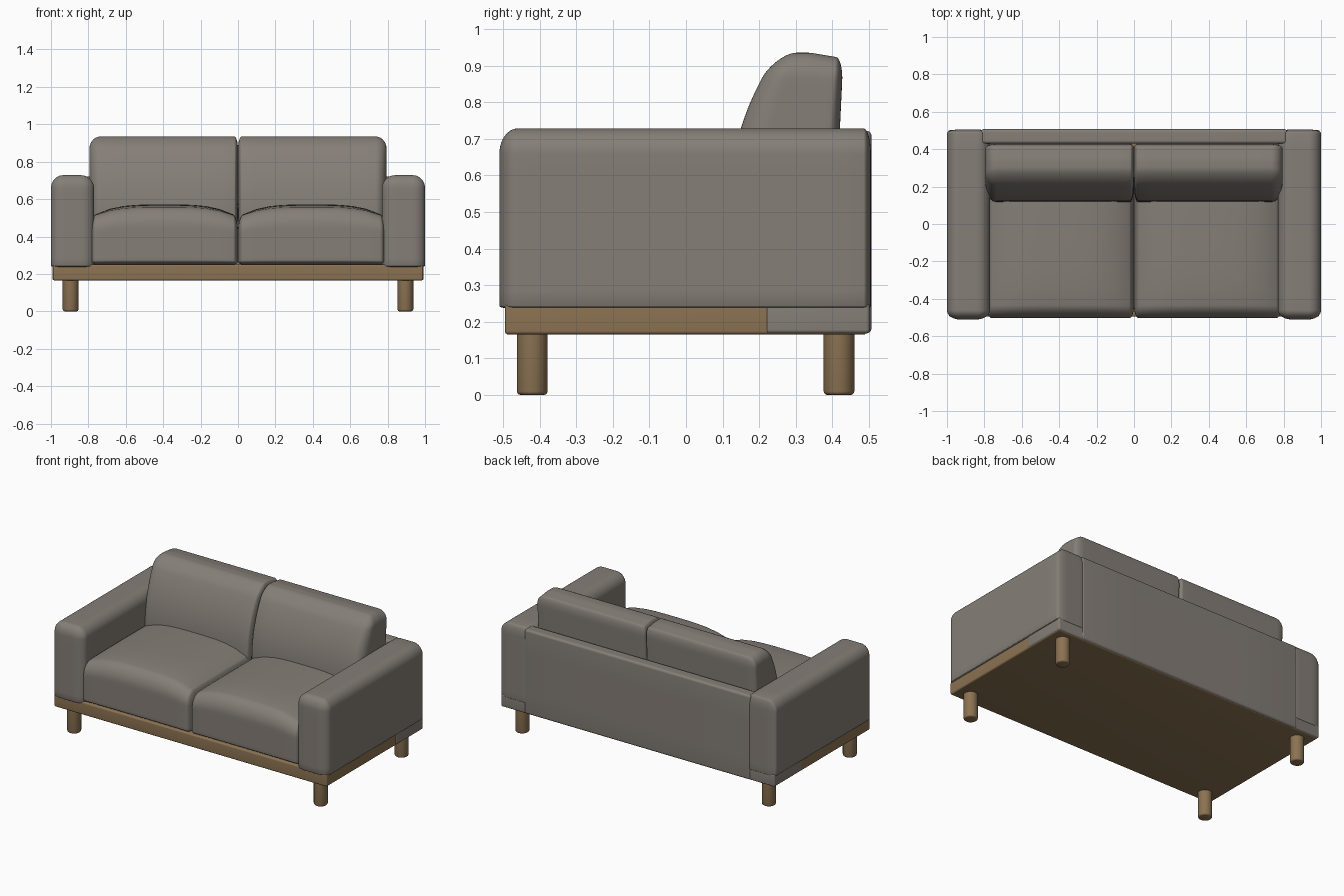
import bpy, bmesh, math
from mathutils import Vector

if "Cube" in bpy.data.objects:
    bpy.data.objects.remove(bpy.data.objects["Cube"])


def material(name, rgb):
    m = bpy.data.materials.new(name)
    m.diffuse_color = (*rgb, 1)
    m.use_nodes = True
    m.node_tree.nodes["Principled BSDF"].inputs["Base Color"].default_value = m.diffuse_color
    return m


wood = material("wood", (0.26, 0.17, 0.085))
fabric = material("fabric", (0.235, 0.21, 0.185))


def finish(name, bm, mat=fabric):
    bmesh.ops.recalc_face_normals(bm, faces=bm.faces)
    me = bpy.data.meshes.new(name)
    bm.to_mesh(me)
    bm.free()
    for p in me.polygons:
        p.use_smooth = True
    ob = bpy.data.objects.new(name, me)
    bpy.context.collection.objects.link(ob)
    me.materials.append(mat)
    return ob


def axis_stops(lo, hi, r_lo, r_hi, k, m):
    """Coordinates along one axis: dense in both rounded ends, even between."""
    arc = [1 - math.tan(math.pi / 4 * (k - i) / k) for i in range(k)]
    a, b = lo + r_lo, hi - r_hi
    return ([lo + r_lo * t for t in arc]
            + [a + (b - a) * i / m for i in range(m + 1)]
            + [hi - r_hi * t for t in reversed(arc)])


def soft_box(name, lo, hi, r_lo, r_hi, deform=None, mat=fabric, k=5, m=10):
    """Rounded box with a separate radius for each of its six sides."""
    stops = [axis_stops(lo[a], hi[a], r_lo[a], r_hi[a], k, m) for a in range(3)]
    n = 2 * k + m
    bm = bmesh.new()
    bmesh.ops.create_cube(bm, size=2)
    bmesh.ops.subdivide_edges(bm, edges=bm.edges[:], cuts=n - 1, use_grid_fill=True)
    for v in bm.verts:
        p = [stops[a][round((v.co[a] + 1) / 2 * n)] for a in range(3)]
        inner = [min(max(p[a], lo[a] + r_lo[a]), hi[a] - r_hi[a]) for a in range(3)]
        r = [r_lo[a] if v.co[a] < 0 else r_hi[a] for a in range(3)]
        d = Vector([(p[a] - inner[a]) / r[a] for a in range(3)]).normalized()
        co = Vector([inner[a] + r[a] * d[a] for a in range(3)])
        v.co = deform(co) if deform else co
    return finish(name, bm, mat)


def mirrored(ob, name):
    """Copy of a part flipped to the other side of the sofa."""
    bm = bmesh.new()
    bm.from_mesh(ob.data)
    for v in bm.verts:
        v.co.x = -v.co.x
    return finish(name, bm)


def crown_seat(p):
    u = (p.x - 0.394) / 0.396
    v = (p.y + 0.035) / 0.47
    h = (p.z - 0.25) / 0.25
    p.z += 0.068 * h * (1 - abs(u) ** 3.5) * (1 - 0.4 * v ** 4)
    return p


def lean_back(p):
    s = max(0, (p.z - 0.5) / 0.435)
    p.y = 0.43 + (p.y - 0.43) * (1 - 0.42 * s ** 2.2)
    # gentle slope of the top and tucked-in lower back
    p.z -= 0.015 * s ** 4 * max(0, (p.y - 0.34) / 0.09)
    p.y -= 0.02 * (1 - s) * max(0, (p.y - 0.3) / 0.13)
    return p


# wooden base, covered with fabric towards the back
soft_box("wooden_base", (-0.99, -0.495, 0.165), (0.99, 0.495, 0.25),
         (0.01,) * 3, (0.01,) * 3, mat=wood, k=3, m=2)
soft_box("rear_base_cover", (-0.993, 0.22, 0.168), (0.993, 0.502, 0.25),
         (0.01, 0.005, 0.01), (0.01,) * 3, k=3, m=2)

# arms
arm = soft_box("right_arm", (0.77, -0.51, 0.235), (1.0, 0.505, 0.728),
               (0.07, 0.05, 0.008), (0.065, 0.02, 0.07))
mirrored(arm, "left_arm")

# back panel
soft_box("back_panel", (-0.82, 0.43, 0.168), (0.82, 0.507, 0.722),
         (0.015,) * 3, (0.015,) * 3, k=3, m=4)

# seat cushions
seat = soft_box("right_seat_cushion", (0.0, -0.503, 0.25), (0.79, 0.43, 0.503),
                (0.025, 0.07, 0.02), (0.03, 0.03, 0.08), crown_seat)
mirrored(seat, "left_seat_cushion")

# back cushions
pillow = soft_box("right_back_cushion", (0.0, 0.118, 0.45), (0.795, 0.43, 0.935),
                  (0.02, 0.09, 0.05), (0.06, 0.035, 0.07), lean_back)
mirrored(pillow, "left_back_cushion")

# legs
for sx, side in ((-1, "left"), (1, "right")):
    for y, end in ((-0.42, "front"), (0.418, "back")):
        bm = bmesh.new()
        bmesh.ops.create_cone(bm, cap_ends=True, segments=32, radius1=0.042,
                              radius2=0.042, depth=0.18)
        bmesh.ops.translate(bm, verts=bm.verts, vec=(sx * 0.895, y, 0.09))
        rim = [e for e in bm.edges if all(v.co.z < 0.01 for v in e.verts)]
        bmesh.ops.bevel(bm, geom=rim, offset=0.01, segments=3, profile=0.5,
                        affect='EDGES')
        finish(f"{side}_{end}_leg", bm, wood)

# keep crisp edges sharp
bpy.ops.object.select_all(action='SELECT')
bpy.context.view_layer.objects.active = arm
bpy.ops.object.shade_smooth_by_angle(angle=math.radians(40))
